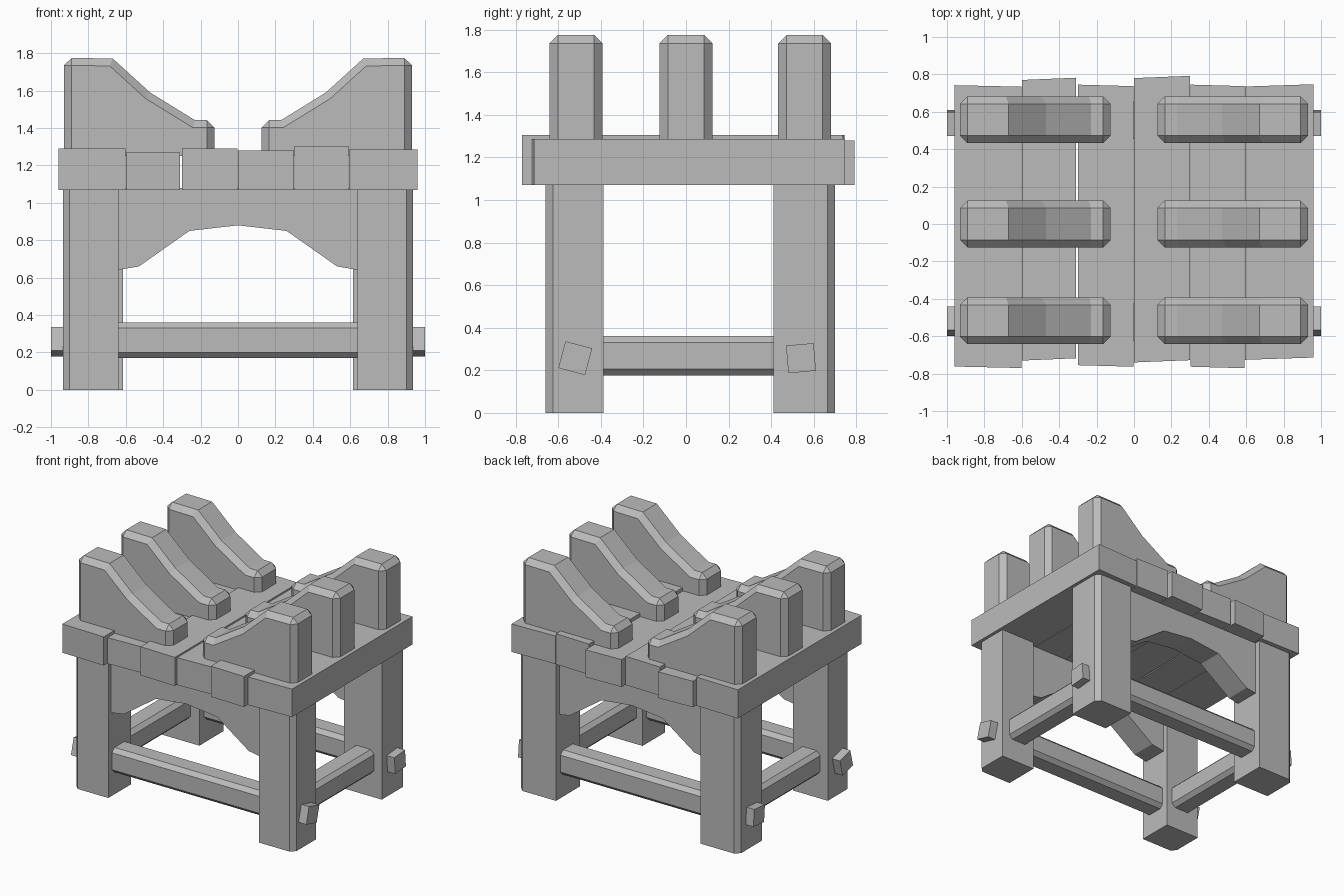
import bpy, bmesh
from math import radians
from mathutils import Matrix, Vector

if "Cube" in bpy.data.objects:
    bpy.data.objects.remove(bpy.data.objects["Cube"])

grey = bpy.data.materials.new("stone grey")
grey.use_nodes = True
grey.diffuse_color = (0.5, 0.5, 0.5, 1)
grey.node_tree.nodes["Principled BSDF"].inputs["Base Color"].default_value = (0.5, 0.5, 0.5, 1)


def finish(name, bm):
    bmesh.ops.recalc_face_normals(bm, faces=bm.faces)
    mesh = bpy.data.meshes.new(name)
    bm.to_mesh(mesh)
    bm.free()
    mesh.materials.append(grey)
    obj = bpy.data.objects.new(name, mesh)
    bpy.context.collection.objects.link(obj)
    return obj


def bevel(bm, edges, width):
    bmesh.ops.bevel(bm, geom=edges, offset=width, segments=1, affect='EDGES', clamp_overlap=True)


def box(low, high):
    """Box spanning two opposite corners."""
    low, high = Vector(low), Vector(high)
    bm = bmesh.new()
    bmesh.ops.create_cube(bm, size=1)
    for v in bm.verts:
        v.co = (low + high) / 2 + v.co * (high - low)
    return bm


def edges_along(bm, axis):
    return [e for e in bm.edges
            if abs((e.verts[0].co - e.verts[1].co).normalized()[axis]) > 0.9]


def slab(profile, y, depth):
    """Extrude an x-z profile along y, centred on y."""
    bm = bmesh.new()
    face = bm.faces.new([bm.verts.new((x, y - depth / 2, z)) for x, z in profile])
    new = bmesh.ops.extrude_face_region(bm, geom=[face])["geom"]
    bmesh.ops.translate(bm, vec=(0, depth, 0),
                        verts=[g for g in new if isinstance(g, bmesh.types.BMVert)])
    return bm


# Uneven table planks: left x, right x, front y, back y, top z
planks = [(-0.96, -0.602, -0.762, 0.742, 1.29), (-0.598, -0.31, -0.73, 0.77, 1.27),
          (-0.30, -0.003, -0.755, 0.745, 1.29), (0, 0.30, -0.74, 0.78, 1.28),
          (0.303, 0.59, -0.763, 0.745, 1.305), (0.594, 0.96, -0.726, 0.735, 1.285)]
for i, (x0, x1, y0, y1, top) in enumerate(planks):
    bm = box((x0, y0, 1.07), (x1, y1, top))
    # Skew the ends a little so the planks look rough-cut
    for v in bm.verts:
        if v.co.x > (x0 + x1) / 2:
            v.co.y += 0.012 if i % 2 else -0.008
    finish(f"plank_{i + 1}", bm)

for sx, side in ((-1, "right"), (1, "left")):
    for y0, y1, inner, end in ((-0.66, -0.387, 0.64, "front"), (0.41, 0.70, 0.615, "back")):
        # Leg with its outer corner chamfered
        bm = box((min(sx * inner, sx * 0.935), y0, 0), (max(sx * inner, sx * 0.935), y1, 1.08))
        outer_y = y0 if end == "front" else y1
        corner = [e for e in edges_along(bm, 2)
                  if abs(e.verts[0].co.x - sx * 0.935) < 0.01
                  and abs(e.verts[0].co.y - outer_y) < 0.01]
        bevel(bm, corner, 0.035)
        finish(f"{end}_{side}_leg", bm)

        # Tilted peg poking out of the leg
        bm = box((-0.09, -0.065, -0.065), (0.09, 0.065, 0.065))
        tilt = radians(-15 if end == "front" else 5)
        place = Matrix.Translation((sx * 0.91, -0.52 if end == "front" else 0.54, 0.257))
        bmesh.ops.transform(bm, matrix=place @ Matrix.Rotation(tilt, 4, 'X'), verts=bm.verts)
        finish(f"{end}_{side}_peg", bm)

    # Side stretcher
    bm = box((sx * 0.78 - 0.09, -0.45, 0.175), (sx * 0.78 + 0.09, 0.48, 0.36))
    bevel(bm, edges_along(bm, 1), 0.03)
    finish(f"{side}_stretcher", bm)

    # Sloping cradle blocks with chamfered rims
    outline = [(0.93, 1.25), (0.93, 1.775), (0.67, 1.772), (0.47, 1.59),
               (0.23, 1.442), (0.125, 1.442), (0.125, 1.25)]
    for i, y in enumerate((-0.517, 0, 0.557)):
        bm = slab([(sx * x, z) for x, z in outline], y, 0.25)
        rims = []
        for e in bm.edges:
            a, b = e.verts[0].co, e.verts[1].co
            lengthwise = abs(a.y - b.y) > 0.1
            on_floor = max(a.z, b.z) < 1.26
            peak = lengthwise and a.z > 1.4 and (abs(a.x) > 0.9 or abs(a.x) < 0.2)
            if peak or (not lengthwise and not on_floor):
                rims.append(e)
        bevel(bm, rims, 0.04)
        finish(f"{side}_cradle_{i + 1}", bm)

# Arched aprons and stretchers at front and back
half = [(0.65, 0.64), (0.53, 0.66), (0.26, 0.85)]
arch = [(-0.65, 1.08)] + [(-x, z) for x, z in half] + [(0, 0.88)] + half[::-1] + [(0.65, 1.08)]
for y, end in ((-0.525, "front"), (0.555, "back")):
    finish(f"{end}_apron", slab(arch, y, 0.2))
    bm = box((-0.66, y - 0.09, 0.17), (0.66, y + 0.09, 0.36))
    bevel(bm, edges_along(bm, 0), 0.03)
    finish(f"{end}_stretcher", bm)
